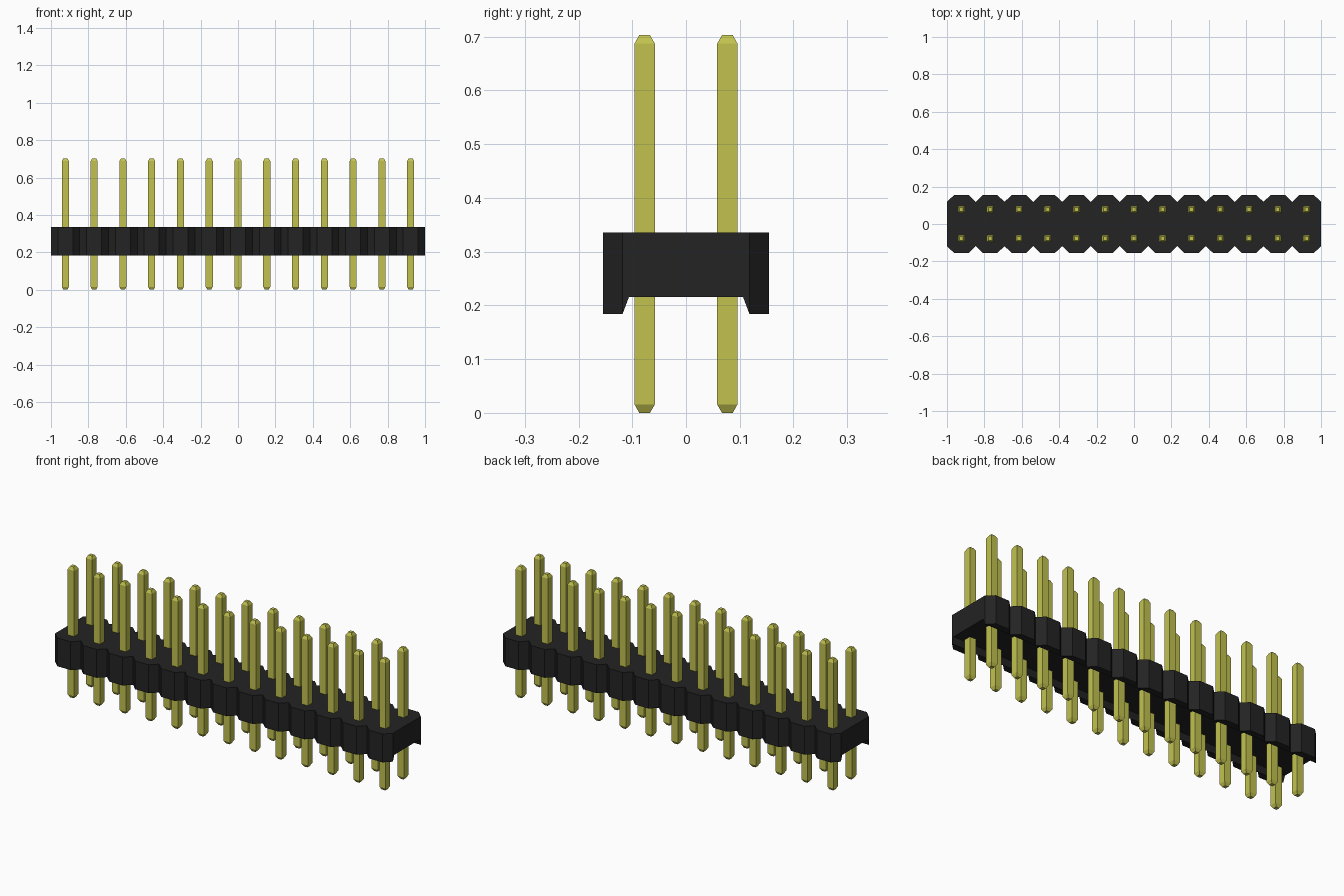
import bpy, bmesh

cube = bpy.data.objects.get("Cube")
if cube:
    bpy.data.objects.remove(cube, do_unlink=True)

COLUMNS = 13
PITCH = 2.0 / COLUMNS


def material(name, rgb):
    mat = bpy.data.materials.new(name)
    mat.use_nodes = True
    colour = (*rgb, 1.0)
    mat.diffuse_color = colour
    mat.node_tree.nodes["Principled BSDF"].inputs["Base Color"].default_value = colour
    return mat


def loft(name, rings, mat):
    """Skin a list of closed rings, cap both ends, return the mesh."""
    bm = bmesh.new()
    loops = [[bm.verts.new(p) for p in ring] for ring in rings]
    n = len(loops[0])
    for a, b in zip(loops, loops[1:]):
        for i in range(n):
            j = (i + 1) % n
            bm.faces.new((a[i], a[j], b[j], b[i]))
    bm.faces.new(loops[0])
    bm.faces.new(loops[-1])
    bmesh.ops.remove_doubles(bm, verts=bm.verts, dist=0.0001)
    bmesh.ops.recalc_face_normals(bm, faces=bm.faces)
    mesh = bpy.data.meshes.new(name)
    bm.to_mesh(mesh)
    bm.free()
    mesh.materials.append(mat)
    return mesh


def add_object(name, mesh, location=(0, 0, 0)):
    obj = bpy.data.objects.new(name, mesh)
    obj.location = location
    bpy.context.collection.objects.link(obj)


black = material("black plastic", (0.017, 0.017, 0.017))
gold = material("yellow gold", (0.54, 0.54, 0.08))

# Housing: cross-section with a channel underneath, narrowed between columns
NARROW, WIDE, FLAT = 0.118, 0.154, 0.04
BOTTOM, CHANNEL, TOP = 0.184, 0.216, 0.336


def section(x, half):
    right = [(half, TOP), (half, BOTTOM), (NARROW, BOTTOM), (0.106, CHANNEL)]
    left = [(-y, z) for y, z in reversed(right)]
    return [(x, y, z) for y, z in right + left]


rings = [section(-1.0, NARROW)]
for c in range(COLUMNS):
    centre = -1.0 + (c + 0.5) * PITCH
    rings += [section(centre - FLAT, WIDE), section(centre + FLAT, WIDE),
              section(centre + PITCH / 2, NARROW)]
add_object("housing", loft("housing", rings, black))

# Pins: square rods with tapered tips, sharing one mesh
HEIGHT, TAPER = 0.703, 0.016
stations = [(0, 0.010), (TAPER, 0.019), (HEIGHT - TAPER, 0.019), (HEIGHT, 0.010)]
pin = loft("pin", [[(-h, -h, z), (h, -h, z), (h, h, z), (-h, h, z)]
                   for z, h in stations], gold)
for row, y in (("front", -PITCH / 2), ("back", PITCH / 2)):
    for c in range(COLUMNS):
        add_object(f"{row}_pin_{c + 1}", pin, (-1.0 + (c + 0.5) * PITCH, y, 0))
